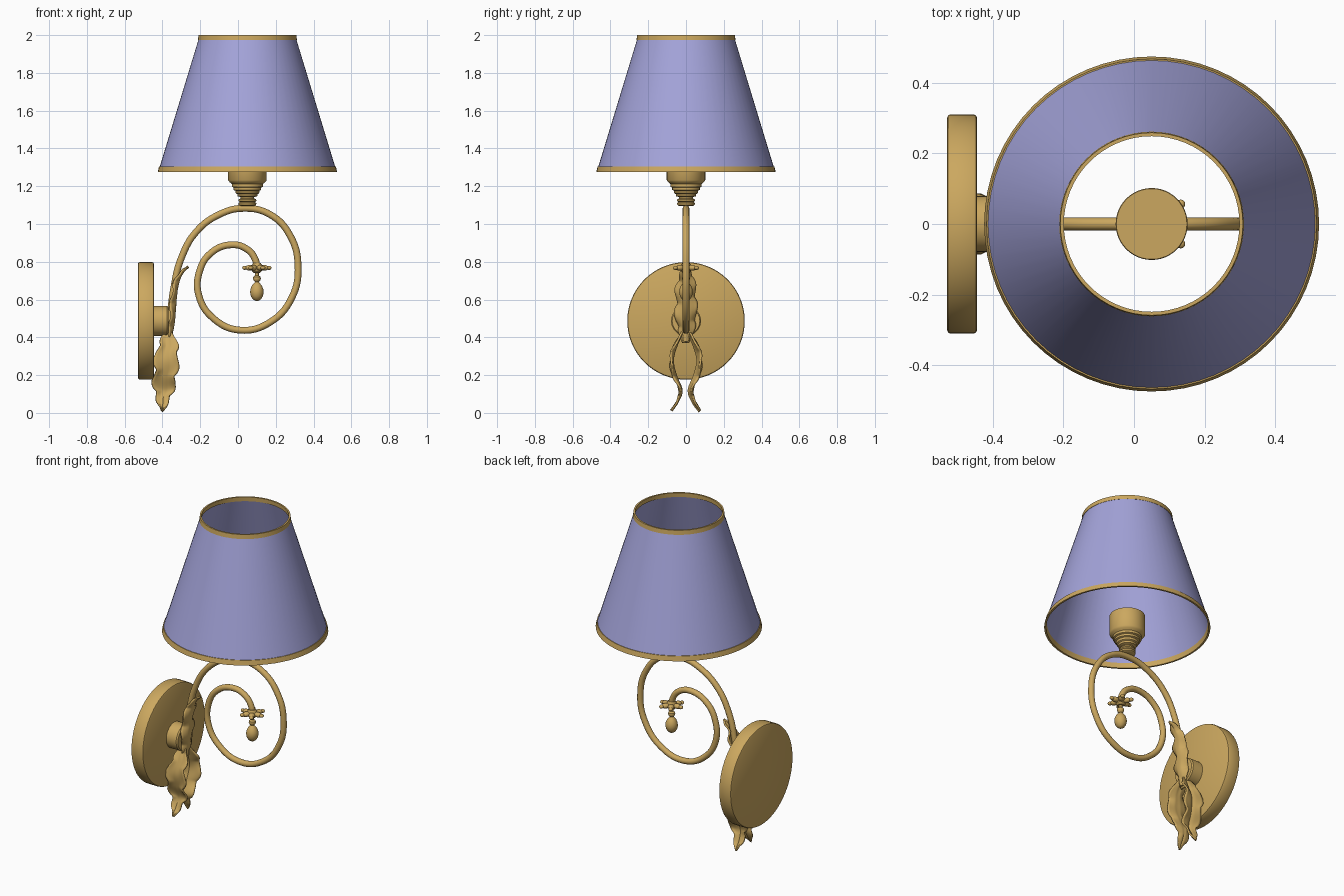
import bpy, bmesh, math
from mathutils import Vector, Matrix

if "Cube" in bpy.data.objects:
    bpy.data.objects.remove(bpy.data.objects["Cube"])


def material(name, rgb):
    m = bpy.data.materials.new(name)
    m.diffuse_color = (*rgb, 1)
    m.use_nodes = True
    m.node_tree.nodes["Principled BSDF"].inputs["Base Color"].default_value = m.diffuse_color
    return m


GOLD = material("antique gold", (0.60, 0.39, 0.115))
LILAC = material("lilac fabric", (0.37, 0.37, 0.70))


def finish(name, bm, mat, angle=35):
    bmesh.ops.remove_doubles(bm, verts=bm.verts, dist=1e-5)
    bmesh.ops.recalc_face_normals(bm, faces=bm.faces)
    me = bpy.data.meshes.new(name)
    bm.to_mesh(me)
    bm.free()
    me.materials.append(mat)
    ob = bpy.data.objects.new(name, me)
    bpy.context.collection.objects.link(ob)
    smooth(ob, angle)
    return ob


def smooth(ob, angle=35):
    bpy.ops.object.select_all(action='DESELECT')
    ob.select_set(True)
    bpy.context.view_layer.objects.active = ob
    bpy.ops.object.shade_smooth_by_angle(angle=math.radians(angle))


def lathe(name, profile, mat, centre=(0, 0, 0), axis='Z', n=48, loop=False):
    """Turn (radius, height) points around the axis; loop closes the section."""
    bm = bmesh.new()
    rings = []
    for r, h in profile:
        rings.append([bm.verts.new((r * math.cos(2 * math.pi * i / n),
                                    r * math.sin(2 * math.pi * i / n), h))
                      for i in range(n)])
    pairs = list(zip(rings, rings[1:]))
    if loop:
        pairs.append((rings[-1], rings[0]))
    for a, b in pairs:
        for i in range(n):
            j = (i + 1) % n
            bm.faces.new((a[i], a[j], b[j], b[i]))
    bmesh.ops.dissolve_degenerate(bm, dist=1e-6, edges=bm.edges)
    if axis == 'X':
        bm.transform(Matrix.Rotation(math.pi / 2, 4, 'Y'))
    bm.transform(Matrix.Translation(centre))
    return finish(name, bm, mat)


def spline(pts, t):
    """Catmull-Rom point at t in 0..1."""
    p = [Vector(q) for q in pts]
    p = [2 * p[0] - p[1]] + p + [2 * p[-1] - p[-2]]
    s = min(t, 0.99999) * (len(pts) - 1)
    i = int(s)
    u = s - i
    a, b, c, d = p[i:i + 4]
    return 0.5 * (2 * b + (c - a) * u + (2 * a - 5 * b + 4 * c - d) * u * u
                  + (3 * b - a - 3 * c + d) * u ** 3)


def leaf(name, spine, side, width, fold, lobes=4):
    """Lobed acanthus leaf: a folded ribbon with a scalloped outline and midrib."""
    bm = bmesh.new()
    nu, nv = 56, 10
    side = Vector(side)
    rows = []
    for i in range(nu + 1):
        t = i / nu
        c = spline(spine, t)
        tan = spline(spine, min(1, t + 0.01)) - spline(spine, max(0, t - 0.01))
        nrm = tan.cross(side).normalized()
        env = min(1, 0.35 + 2.6 * t) * min(1, 2.2 * (1 - t) + 0.02) ** 0.7
        row = []
        for j in range(nv + 1):
            v = 2 * j / nv - 1
            ph = (t * lobes + (0.3 if v < 0 else 0)) % 1
            w = width * env * (0.68 + 0.32 * math.sin(math.pi * ph ** 1.6))
            ripple = 0.3 * math.cos(2 * math.pi * ph) * v * v
            off = -fold * env * (abs(v) ** 1.3 + ripple) + 0.006 * max(0, 1 - 4 * abs(v))
            row.append(bm.verts.new(c + side * w * v + nrm * off))
        rows.append(row)
    for a, b in zip(rows, rows[1:]):
        for j in range(nv):
            bm.faces.new((a[j], a[j + 1], b[j + 1], b[j]))
    ob = finish(name, bm, GOLD, 50)
    mod = ob.modifiers.new("thickness", 'SOLIDIFY')
    mod.thickness = 0.010
    mod.offset = 0
    return ob


CX = 0.05  # shade axis

# Lampshade: thin open cone with gold trims
lathe("lampshade", [(0.470, 1.285), (0.255, 1.99), (0.251, 1.99), (0.466, 1.285)],
      LILAC, (CX, 0, 0), n=64, loop=True)
lathe("shade_bottom_trim", [(0.475, 1.275), (0.468, 1.305), (0.459, 1.305), (0.464, 1.275)],
      GOLD, (CX, 0, 0), n=64, loop=True)
lathe("shade_top_trim", [(0.262, 1.973), (0.259, 2.0), (0.249, 2.0), (0.251, 1.973)],
      GOLD, (CX, 0, 0), n=64, loop=True)

# Stepped bulb holder
lathe("bulb_holder", [(0, 1.35), (0.1, 1.35), (0.102, 1.345), (0.102, 1.232), (0.095, 1.222),
                      (0.082, 1.212), (0.082, 1.197), (0.073, 1.193), (0.073, 1.180),
                      (0.064, 1.176), (0.062, 1.163), (0.054, 1.158), (0.052, 1.147),
                      (0.036, 1.142), (0.036, 1.135), (0.046, 1.131), (0.048, 1.122),
                      (0.040, 1.116), (0.047, 1.111), (0.046, 1.101), (0.038, 1.096),
                      (0, 1.096)], GOLD, (CX, 0, 0))

# Round wall plate and boss, turned around x
lathe("wall_plate", [(0, -0.53), (0.302, -0.53), (0.308, -0.527), (0.311, -0.52),
                     (0.311, -0.455), (0.308, -0.448), (0.302, -0.445), (0, -0.445)],
      GOLD, (0, 0, 0.487), 'X', 64)
lathe("plate_boss", [(0, -0.45), (0.079, -0.45), (0.079, -0.376), (0.073, -0.368), (0, -0.368)],
      GOLD, (0, 0, 0.487), 'X', 40)

# Scrolled arm
path = [(-0.365, 0.38), (-0.357, 0.52), (-0.34, 0.66), (-0.30, 0.82), (-0.22, 0.96),
        (-0.10, 1.05), (0.03, 1.083), (0.17, 1.05), (0.275, 0.94), (0.318, 0.78),
        (0.285, 0.61), (0.17, 0.48), (0.01, 0.438), (-0.13, 0.50), (-0.207, 0.62),
        (-0.205, 0.745), (-0.145, 0.845), (-0.035, 0.89), (0.05, 0.865), (0.092, 0.81),
        (0.1, 0.755)]
cu = bpy.data.curves.new("scroll_arm", 'CURVE')
cu.dimensions = '3D'
cu.bevel_depth = 0.018
cu.bevel_resolution = 4
cu.resolution_u = 8
cu.use_fill_caps = True
sp = cu.splines.new('BEZIER')
sp.bezier_points.add(len(path) - 1)
for bp, (x, z) in zip(sp.bezier_points, path):
    bp.co = (x, 0, z)
    bp.handle_left_type = bp.handle_right_type = 'AUTO'
cu.materials.append(GOLD)
arm = bpy.data.objects.new("scroll_arm", cu)
bpy.context.collection.objects.link(arm)
bpy.context.view_layer.objects.active = arm
arm.select_set(True)
bpy.ops.object.select_all(action='DESELECT')
arm.select_set(True)
bpy.ops.object.convert(target='MESH')
smooth(bpy.context.view_layer.objects.active, 50)

# Upper leaf hugging the arm
leaf("upper_leaf", [(-0.365, 0, 0.37), (-0.338, 0, 0.46), (-0.328, 0, 0.56),
                    (-0.318, 0, 0.66), (-0.297, 0, 0.73), (-0.262, 0, 0.772)],
     (0, 1, 0), 0.062, -0.028)

# Two lower leaves, mirrored front and back
for s, label in ((-1, "front"), (1, "back")):
    leaf("lower_leaf_" + label,
         [(-0.368, s * 0.012, 0.43), (-0.370, s * 0.045, 0.36), (-0.378, s * 0.066, 0.28),
          (-0.386, s * 0.050, 0.20), (-0.392, s * 0.020, 0.12), (-0.397, s * 0.040, 0.06),
          (-0.400, s * 0.075, 0.010)],
         (1, 0, 0), 0.071, s * 0.016)

# Flower with ball-tipped petals at the end of the scroll
FX, FZ = 0.1, 0.768
bm = bmesh.new()
for k in range(6):
    turn = Matrix.Translation((FX, 0, FZ)) @ Matrix.Rotation(k * math.pi / 3, 4, 'Z')
    for x, sx, sy, sz in ((0.037, 0.027, 0.018, 0.015), (0.064, 0.014, 0.013, 0.011)):
        bmesh.ops.create_uvsphere(bm, u_segments=14, v_segments=8, radius=1,
                                  matrix=turn @ Matrix.Translation((x, 0, 0))
                                  @ Matrix.Diagonal((sx, sy, sz, 1)))
finish("flower_petals", bm, GOLD, 60)
lathe("flower_centre", [(0, 0.795), (0.020, 0.793), (0.027, 0.783), (0.027, 0.752),
                        (0.018, 0.742), (0, 0.740)], GOLD, (FX, 0, 0), n=24)

# Hanging bead and drop
lathe("pendant_drop", [(0, 0.745), (0.010, 0.744), (0.010, 0.728), (0.019, 0.720),
                       (0.021, 0.710), (0.017, 0.700), (0.009, 0.693), (0.014, 0.688),
                       (0.026, 0.675), (0.034, 0.655), (0.036, 0.638), (0.032, 0.618),
                       (0.022, 0.602), (0.010, 0.594), (0, 0.592)], GOLD, (FX, 0, 0), n=24)
